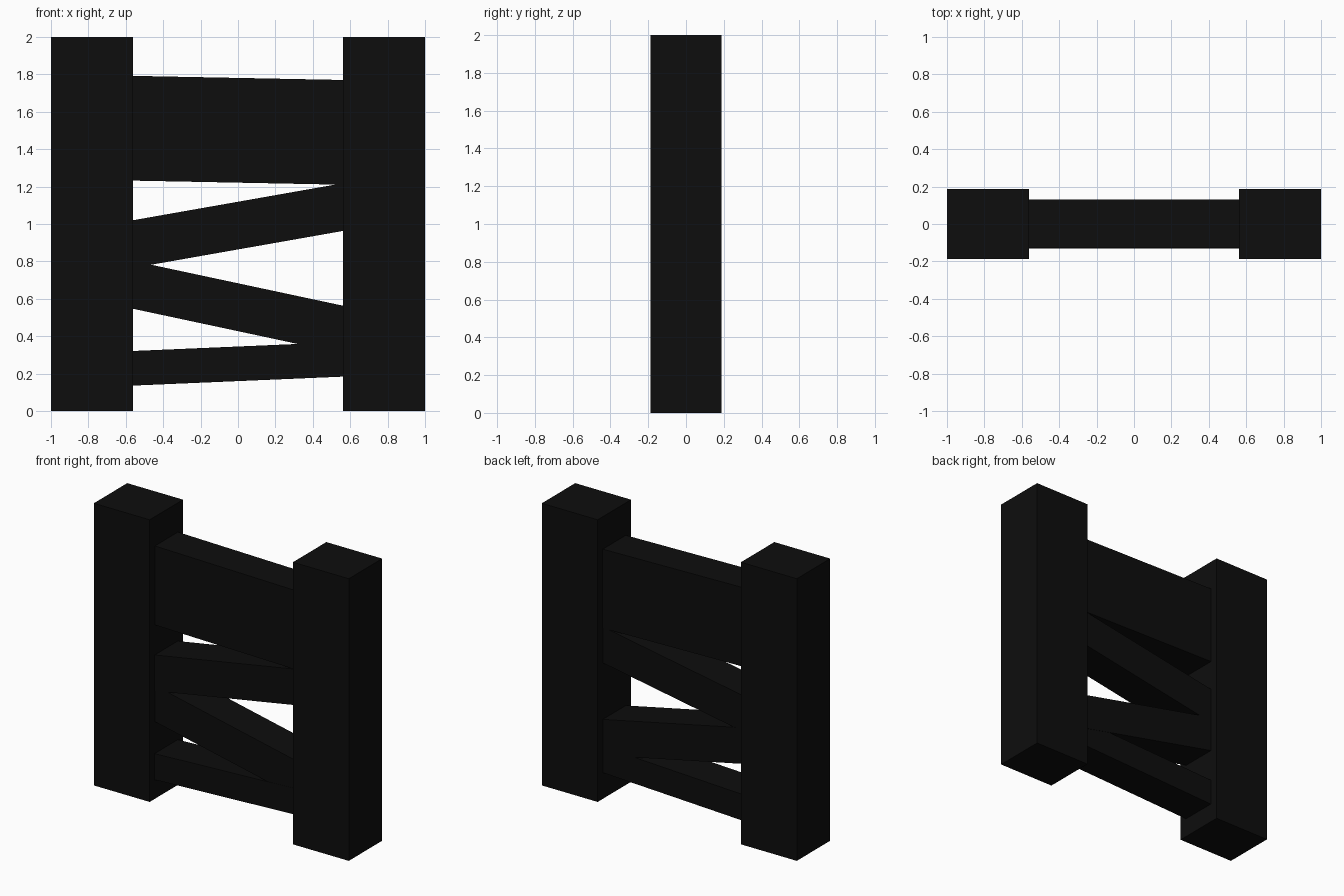
import bpy

if "Cube" in bpy.data.objects:
    bpy.data.objects.remove(bpy.data.objects["Cube"])

black = bpy.data.materials.new("near_black")
black.diffuse_color = (0.004, 0.004, 0.004, 1)
black.use_nodes = True
black.node_tree.nodes["Principled BSDF"].inputs["Base Color"].default_value = black.diffuse_color


def prism(name, profile, y0, y1):
    """Extrude an x-z outline (anticlockwise from the front) from y0 to y1."""
    n = len(profile)
    verts = [(x, y, z) for y in (y0, y1) for x, z in profile]
    faces = [tuple(range(n)), tuple(range(2 * n - 1, n - 1, -1))]
    faces += [(i, i + n, (i + 1) % n + n, (i + 1) % n) for i in range(n)]
    mesh = bpy.data.meshes.new(name)
    mesh.from_pydata(verts, [], faces)
    mesh.materials.append(black)
    obj = bpy.data.objects.new(name, mesh)
    bpy.context.collection.objects.link(obj)
    return obj


INNER = 0.562  # inner face of the posts
EMBED = 0.05   # how far the rails run into the posts


def rail(name, left, right, height, y0, y1):
    """Sloping rail; left and right are its lower heights at the posts."""
    x = INNER + EMBED
    d = (right - left) / (2 * INNER) * EMBED
    a, b = left - d, right + d
    prism(name, [(-x, a), (x, b), (x, b + height), (-x, a + height)], y0, y1)


# Two square posts
for name, x0, x1 in (("left_post", -1, -INNER), ("right_post", INNER, 1)):
    prism(name, [(x0, 0), (x1, 0), (x1, 2), (x0, 2)], -0.187, 0.187)

# Wide top rail, two zigzag braces and the narrow bottom rail
rail("top_rail", 1.232, 1.21, 0.56, -0.128, 0.13)
rail("upper_brace", 0.765, 0.963, 0.255, -0.13, 0.128)
rail("lower_brace", 0.547, 0.307, 0.256, -0.129, 0.129)
rail("bottom_rail", 0.136, 0.184, 0.185, -0.131, 0.127)
